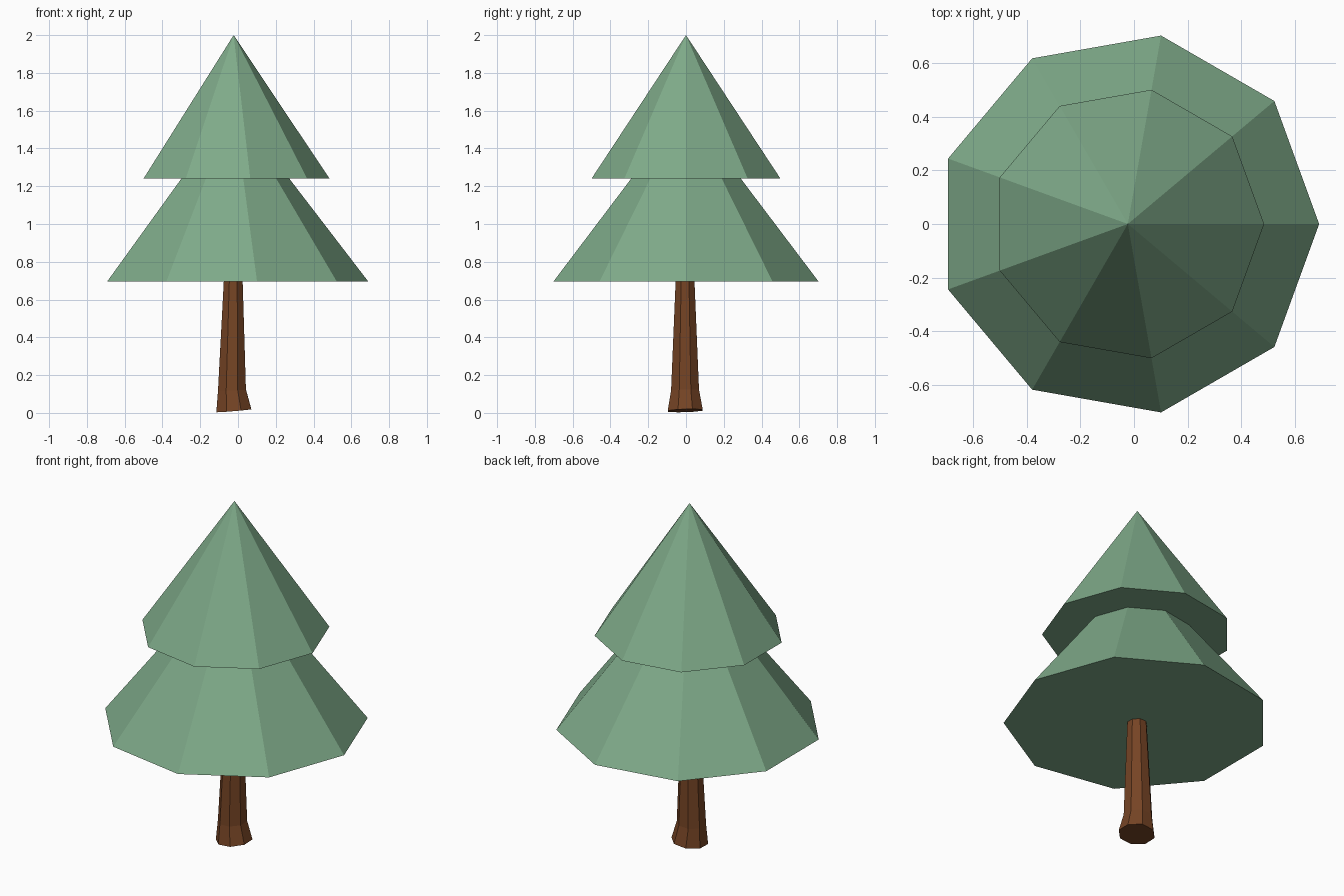
import bpy, bmesh, math
from mathutils import Vector

if "Cube" in bpy.data.objects:
    bpy.data.objects.remove(bpy.data.objects["Cube"])


def material(name, rgb):
    mat = bpy.data.materials.new(name)
    mat.use_nodes = True
    mat.diffuse_color = (*rgb, 1)
    mat.node_tree.nodes["Principled BSDF"].inputs["Base Color"].default_value = (*rgb, 1)
    return mat


green = material("soft green", (0.21, 0.40, 0.25))
brown = material("bark brown", (0.18, 0.058, 0.018))


def add_object(name, bm, mat):
    bmesh.ops.recalc_face_normals(bm, faces=bm.faces)
    mesh = bpy.data.meshes.new(name)
    bm.to_mesh(mesh)
    bm.free()
    mesh.materials.append(mat)
    obj = bpy.data.objects.new(name, mesh)
    bpy.context.collection.objects.link(obj)


# Foliage: nine-sided cones, one corner facing +x
def foliage(name, radius, bottom, top):
    bm = bmesh.new()
    ring = [bm.verts.new((-0.023 + radius * math.cos(i * math.tau / 9),
                          radius * math.sin(i * math.tau / 9), bottom)) for i in range(9)]
    tip = bm.verts.new((-0.023, 0, top))
    bm.faces.new(ring)
    for i in range(9):
        bm.faces.new((ring[i], ring[(i + 1) % 9], tip))
    add_object(name, bm, green)


foliage("lower_foliage", 0.713, 0.695, 1.624)
foliage("upper_foliage", 0.508, 1.24, 2.0)

# Trunk: eight-sided loft with a flared, slightly tilted foot
SIDES = 8
# centre x, centre y, centre z, radius, tilt along x, tilt along y
sections = [(-0.022, -0.004, 0.012, 0.1, 0.085, 0.03),
            (-0.032, -0.005, 0.12, 0.08, 0.05, 0.02),
            (-0.025, -0.005, 0.72, 0.053, 0, 0)]
bm = bmesh.new()
rings = []
for cx, cy, cz, radius, tilt_x, tilt_y in sections:
    ring = []
    for i in range(SIDES):
        a = (i + 0.5) * math.tau / SIDES
        dx, dy = radius * math.cos(a), radius * math.sin(a)
        z = max(0, cz + dx * tilt_x + dy * tilt_y)
        ring.append(bm.verts.new(Vector((cx + dx, cy + dy, z))))
    rings.append(ring)
for low, high in zip(rings, rings[1:]):
    for i in range(SIDES):
        j = (i + 1) % SIDES
        bm.faces.new((low[i], low[j], high[j], high[i]))
bm.faces.new(rings[0])
bm.faces.new(rings[-1])
add_object("trunk", bm, brown)
